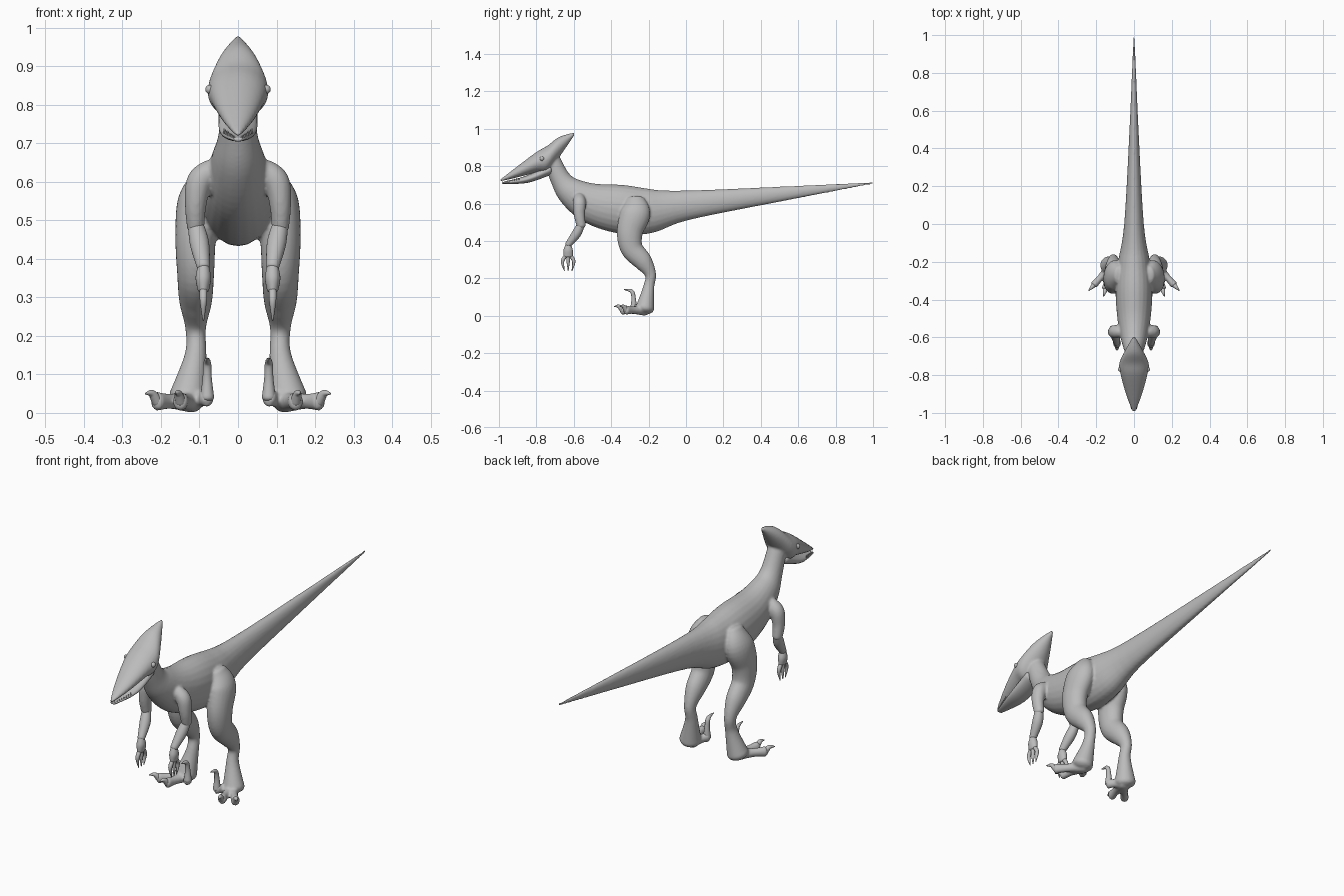
import bpy
import bmesh
import math
from mathutils import Vector

default_cube = bpy.data.objects.get("Cube")
if default_cube:
    bpy.data.objects.remove(default_cube)

grey_skin = bpy.data.materials.new("grey_skin")
grey_skin.use_nodes = True
grey_skin.diffuse_color = (.5, .5, .5, 1)
for node in grey_skin.node_tree.nodes:
    if node.type == 'BSDF_PRINCIPLED':
        node.inputs["Base Color"].default_value = grey_skin.diffuse_color

UP = Vector((0, 0, 1))
ALONG = Vector((0, 1, 0))
RIGHT = Vector((1, 0, 0))


def smooth_path(points, steps):
    """Catmull-Rom curve through the given sections."""
    path = []
    last = len(points) - 1
    for i in range(last):
        a, b = points[max(i - 1, 0)], points[i]
        c, d = points[i + 1], points[min(i + 2, last)]
        for step in range(steps):
            t = step / steps
            bend = 2 * a - 5 * b + 4 * c - d + (3 * (b - c) - a + d) * t
            path.append(b + (c - a + bend * t) * t / 2)
    path.append(points[last])
    return path


def tube(bm, sections, start_width=1, end_width=1, axis=None, sides=24, side=1):
    """Round-ended loft through (x, y, z, radius); width is the side-to-up ratio."""
    last = len(sections) - 1
    points = []
    for i, (x, y, z, radius) in enumerate(sections):
        width = start_width + (end_width - start_width) * i / last
        points.append(Vector((x * side, y, z, radius, radius * width)))
    path = smooth_path(points, 6)
    frames = []
    for i, point in enumerate(path):
        before, after = path[max(i - 1, 0)], path[min(i + 1, len(path) - 1)]
        tangent = axis or (after.xyz - before.xyz).normalized()
        frames.append((point.xyz, tangent, point[3], point[4]))

    def dome(frame, direction):
        centre, tangent, tall, wide = frame
        reach = min(tall, wide) * direction * .6
        angles = [math.radians(angle) for angle in (25, 50, 75)]
        return [(centre + tangent * reach * math.sin(angle), tangent,
                 tall * math.cos(angle), wide * math.cos(angle)) for angle in angles]

    frames = dome(frames[0], -1)[::-1] + frames + dome(frames[-1], 1)
    rings = []
    for centre, tangent, tall, wide in frames:
        across = (RIGHT - tangent * RIGHT.dot(tangent)).normalized()
        upward = tangent.cross(across)
        ring = []
        for k in range(sides):
            angle = math.tau * k / sides
            offset = across * wide * math.cos(angle) + upward * tall * math.sin(angle)
            ring.append(bm.verts.new(centre + offset))
        rings.append(ring)
    faces = [bm.faces.new(rings[0]), bm.faces.new(rings[-1])]
    for ring, following in zip(rings, rings[1:]):
        for k in range(sides):
            faces.append(bm.faces.new((ring[k - 1], ring[k], following[k], following[k - 1])))
    bmesh.ops.recalc_face_normals(bm, faces=faces)


def finish(name, bm, mirrored=True):
    mesh = bpy.data.meshes.new(name)
    bm.to_mesh(mesh)
    bm.free()
    mesh.materials.append(grey_skin)
    for face in mesh.polygons:
        face.use_smooth = True
    part = bpy.data.objects.new(name, mesh)
    bpy.context.collection.objects.link(part)
    if mirrored:
        part.modifiers.new("mirror", 'MIRROR').use_mirror_merge = False
    return part


def midline(*profile):
    """Sections on the centre plane from (y, z, radius)."""
    return [(0, *section) for section in profile]


# Tail, trunk and neck in one sweep
body_mesh = bmesh.new()
trunk = midline((1, .71, .005), (.5, .65, .04), (0, .59, .08), (-.2, .56, .12),
                (-.35, .57, .13), (-.5, .6, .11), (-.61, .66, .08),
                (-.67, .73, .055), (-.72, .84, .045))
tube(body_mesh, trunk, start_width=.55, end_width=.95)

# Pointed beak, brow and swept-back crest
skull = midline((-.99, .725, .006), (-.9, .77, .03), (-.8, .82, .055),
                (-.74, .84, .07), (-.68, .9, .055), (-.6, .97, .01))
tube(body_mesh, skull, start_width=1.6, end_width=.8, axis=ALONG)

# Legs, upper arms and toes, blended into the trunk on both sides
leg = [(.08, -.27, .62, .05), (.1, -.27, .55, .08), (.11, -.3, .45, .07),
       (.11, -.29, .36, .06), (.11, -.23, .29, .05), (.11, -.19, .22, .03),
       (.11, -.2, .15, .03), (.13, -.22, .04, .05)]
upper_arm = [(.07, -.57, .63, .03), (.1, -.57, .6, .035),
             (.11, -.57, .54, .03), (.11, -.56, .48, .025)]
heel = Vector((.12, -.22, .03))
outer_toe, middle_toe, inner_toe = (
    Vector(tip) for tip in ((.21, -.32, .03), (.15, -.34, .03), (.08, -.28, .04)))
for side in (1, -1):
    tube(body_mesh, leg, start_width=.65, end_width=1, side=side)
    tube(body_mesh, upper_arm, end_width=.9, side=side)
    for toe in (outer_toe, middle_toe, inner_toe):
        knuckle = heel.lerp(toe, .6)
        tube(body_mesh, [(*heel, .03), (*knuckle, .02), (*toe, .025)],
             end_width=.8, side=side)
body = finish("body", body_mesh, mirrored=False)
blend = body.modifiers.new("blend", 'REMESH')
blend.mode = 'VOXEL'
blend.voxel_size = .006
blend.use_smooth_shade = True
soften = body.modifiers.new("soften", 'SMOOTH')
soften.iterations = 4

# Lower jaw, slightly open
jaw_mesh = bmesh.new()
jaw = midline((-.98, .71, .005), (-.85, .73, .02), (-.73, .78, .03))
tube(jaw_mesh, jaw, start_width=3, end_width=1.7, axis=ALONG)
finish("lower_jaw", jaw_mesh, mirrored=False)

# Small teeth along the jaw
teeth_mesh = bmesh.new()
for i in range(8):
    root = Vector((.01, -.98, .71)) + Vector((.3, 1, .2)) * i / 80
    tube(teeth_mesh, [(*root, .003), (*(root + UP * .01), .001)], sides=6)
finish("teeth", teeth_mesh)

# Eyes
eye_mesh = bmesh.new()
bmesh.ops.create_uvsphere(eye_mesh, u_segments=16, v_segments=10, radius=.012)
bmesh.ops.translate(eye_mesh, verts=eye_mesh.verts, vec=(.073, -.77, .84))
finish("eyes", eye_mesh)

# Forearms
forearm_mesh = bmesh.new()
tube(forearm_mesh, [(.11, -.56, .49, .02), (.1, -.585, .44, .025), (.09, -.63, .38, .017)])
finish("forearms", forearm_mesh)

# Hands with three curved fingers
hand_mesh = bmesh.new()
wrist = Vector((.09, -.63, .38))
palm = wrist - UP * .06
tube(hand_mesh, [(*wrist, .015), (*wrist.lerp(palm, .5), .025), (*palm, .025)], end_width=.6)
for spread in (-.02, 0, .02):
    knuckle = palm + ALONG * spread * .7
    bend = palm + ALONG * spread * 1.5 - UP * .03
    tip = palm + ALONG * spread - UP * .08
    tube(hand_mesh, [(*knuckle, .01), (*bend, .009), (*tip, .002)], sides=12)
finish("hands", hand_mesh)

# Hooked toe claws
claw_mesh = bmesh.new()
for toe in (outer_toe, middle_toe):
    forward = (toe - heel).normalized()
    arch = toe + forward * .02 + UP * .02
    tip = toe + forward * .045 + UP * .02
    tube(claw_mesh, [(*toe, .015), (*arch, .01), (*tip, .002)], sides=12)

# Raised sickle claw on the inner toe
raised = inner_toe + UP * .05
crook = raised + UP * .04 - ALONG * .01
hook = crook - ALONG * .04 + UP * .01
tube(claw_mesh, [(*inner_toe, .018), (*raised, .012), (*crook, .01), (*hook, .002)], sides=12)
finish("toe_claws", claw_mesh)
